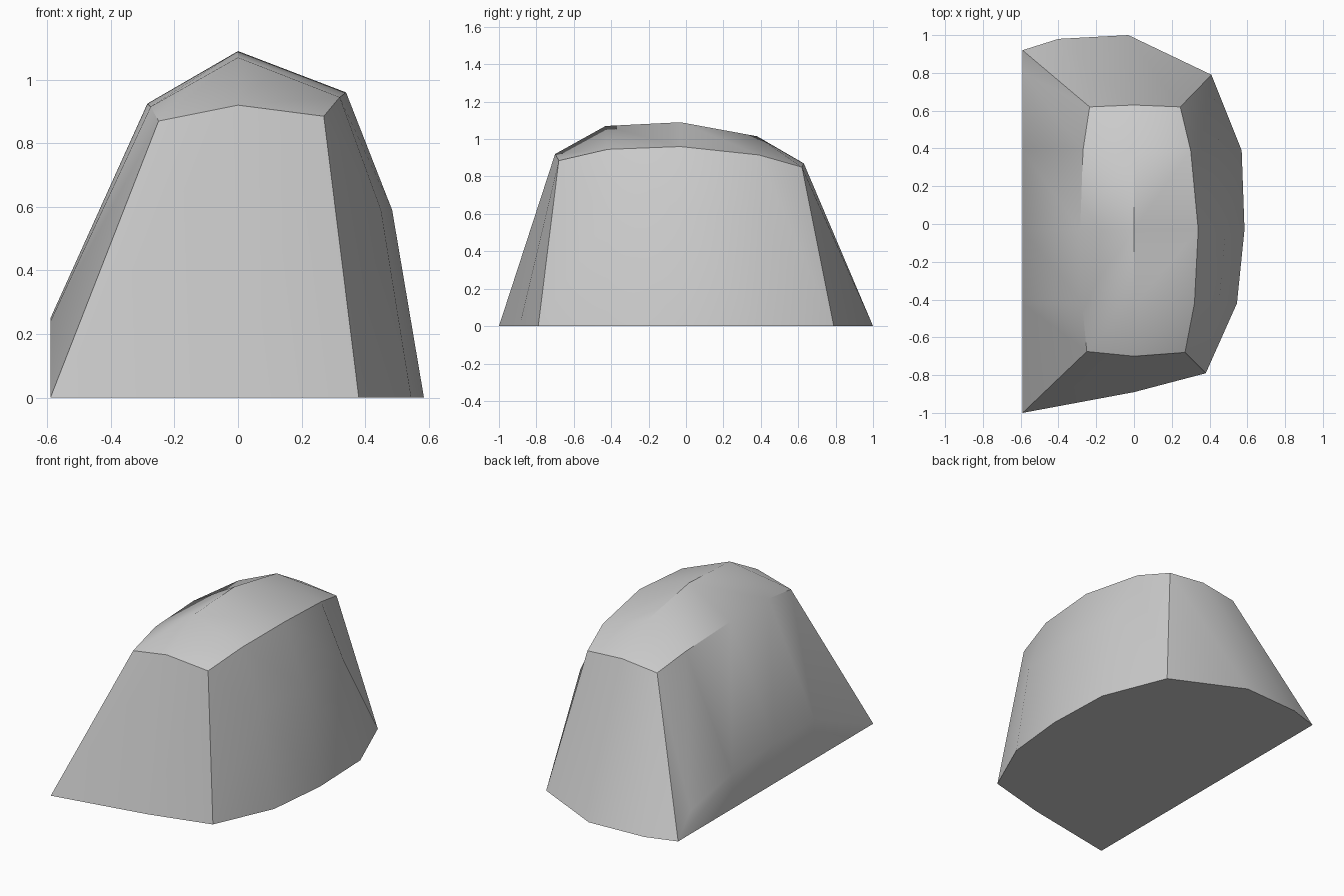
import bpy
import bmesh

old = bpy.data.objects.get("Cube")
if old:
    bpy.data.objects.remove(old, do_unlink=True)

# One plain stone colour
stone = bpy.data.materials.new("stone_grey")
stone.use_nodes = True
grey = (0.6, 0.6, 0.6, 1)
stone.diffuse_color = grey
stone.node_tree.nodes["Principled BSDF"].inputs["Base Color"].default_value = grey

bm = bmesh.new()
cache = {}


def row(*points):
    """Vertices along a contour; equal points share one vertex."""
    for p in points:
        if p not in cache:
            cache[p] = bm.verts.new(p)
    return [cache[p] for p in points]


def strip(a, b):
    """Skin two contours, collapsing quads to triangles at shared points."""
    for i in range(len(a) - 1):
        corners = list(dict.fromkeys((a[i], a[i + 1], b[i + 1], b[i])))
        if len(corners) > 2:
            bm.faces.new(corners)


def crease(chain):
    """Mark the edges along a chain of vertices as sharp."""
    for pair in zip(chain, chain[1:]):
        bm.edges.get(pair).smooth = False


# Crown: two rims and the ridge, front to back
rim_l = row((-.25, -.675, .87), (-.275, -.42, .915), (-.285, -.03, .925),
            (-.27, .39, .895), (-.235, .62, .84))
rim_r = row((.27, -.68, .885), (.32, -.42, .945), (.34, -.03, .96),
            (.3, .39, .915), (.245, .62, .85))
ridge = row((0, -.7, .92), (0, -.43, 1.07), (0, -.03, 1.09),
            (0, .38, 1.015), (0, .63, .87))

# Bulging side
base_r = row((.38, -.79, 0), (.545, -.42, 0), (.585, -.03, 0),
             (.57, .39, 0), (.41, .79, 0))
bulge = (base_r[:1] + row((.45, -.42, .59), (.485, -.03, .59), (.455, .39, .59))
         + base_r[-1:])

# Straight side, upright at the foot and then leaning inward
base_l = row(*[(-.59, y, 0) for y in (-1, -.42, -.03, .39, .92)])
fold = row(*[(-.59, y, z) for y, z in
             ((-1, 0), (-.42, .24), (-.03, .25), (.39, .22), (.8, .145), (.92, 0))])

# Front and back feet with the crown edges above them
base_f = base_l[:1] + row((0, -.89, 0)) + base_r[:1]
base_b = base_l[-1:] + row((-.4, .98, 0), (-.03, 1, 0)) + base_r[-1:]
rim_f = [rim_l[0], ridge[0], rim_r[0]]
rim_b = [rim_l[-1], ridge[-1], rim_r[-1]]

strip(rim_l, ridge)
strip(ridge, rim_r)
strip(rim_r, bulge)
strip(bulge, base_r)
strip(rim_l + rim_l[-1:], fold)
strip(fold, base_l + base_l[-1:])
strip(base_f, rim_f)
strip(base_b, rim_b[:1] + rim_b)

# Flat underside
outline = base_f + base_r[1:] + base_b[-2::-1] + base_l[-2:0:-1]
bm.faces.new(outline)

bmesh.ops.recalc_face_normals(bm, faces=bm.faces[:])
for face in bm.faces:
    face.smooth = True

# Crisp edges: rim, ridge, corners and foot
for chain in (rim_l[:2], rim_l[2:], rim_r, rim_f, rim_b, ridge[1:4],
              [rim_l[0], base_l[0]], [rim_l[-1], base_l[-1]],
              [rim_r[0], base_r[0]], [rim_r[-1], base_r[-1]],
              outline + outline[:1]):
    crease(chain)

mesh = bpy.data.meshes.new("rock")
bm.to_mesh(mesh)
bm.free()
mesh.materials.append(stone)
rock = bpy.data.objects.new("rock", mesh)
bpy.context.collection.objects.link(rock)
